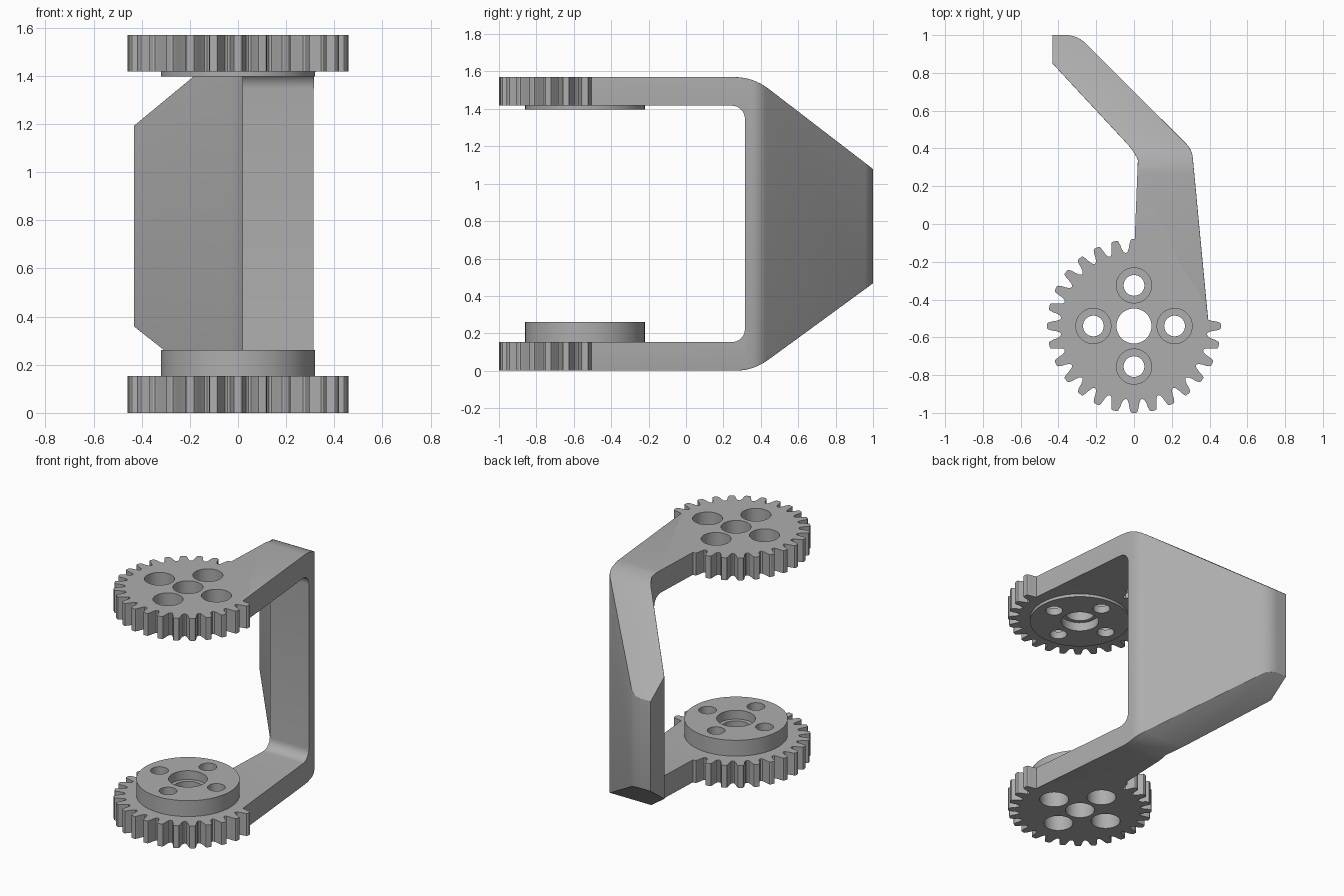
import bpy, bmesh, math
from mathutils import Vector, Matrix

if "Cube" in bpy.data.objects:
    bpy.data.objects.remove(bpy.data.objects["Cube"], do_unlink=True)

HUB_Y, TOP, THICK = -0.54, 1.57, 0.153
TEETH, ROOT = 28, 0.388

grey = bpy.data.materials.new("light grey plastic")
grey.use_nodes = True
grey.diffuse_color = (0.42, 0.42, 0.42, 1)
grey.node_tree.nodes["Principled BSDF"].inputs["Base Color"].default_value = (0.42, 0.42, 0.42, 1)


def prism(name, pts, offset):
    """Extrude a closed 3D outline by an offset vector."""
    bm = bmesh.new()
    face = bm.faces.new([bm.verts.new(p) for p in pts])
    side = bmesh.ops.extrude_face_region(bm, geom=[face])["geom"]
    verts = [g for g in side if isinstance(g, bmesh.types.BMVert)]
    bmesh.ops.translate(bm, verts=verts, vec=offset)
    bmesh.ops.recalc_face_normals(bm, faces=bm.faces)
    mesh = bpy.data.meshes.new(name)
    bm.to_mesh(mesh)
    bm.free()
    mesh.materials.append(grey)
    obj = bpy.data.objects.new(name, mesh)
    bpy.context.collection.objects.link(obj)
    return obj


def disc(name, x, y, r, z0, z1, n=48):
    ring = [(x + r * math.cos(math.tau * i / n), y + r * math.sin(math.tau * i / n), z0) for i in range(n)]
    return prism(name, ring, (0, 0, z1 - z0))


def combine(obj, other, operation):
    mod = obj.modifiers.new("combine", 'BOOLEAN')
    mod.operation, mod.solver, mod.object = operation, 'EXACT', other
    bpy.context.view_layer.objects.active = obj
    bpy.ops.object.modifier_apply(modifier=mod.name)
    bpy.data.objects.remove(other, do_unlink=True)


def smooth(obj, angle):
    bpy.ops.object.select_all(action='DESELECT')
    obj.select_set(True)
    bpy.context.view_layer.objects.active = obj
    bpy.ops.object.shade_smooth_by_angle(angle=math.radians(angle))


def rounded(corners, steps=8):
    """Outline from (u, v, radius) corners with circular fillets."""
    out = []
    for i, (u, v, r) in enumerate(corners):
        p = Vector((u, v))
        if not r:
            out.append(p)
            continue
        a = (Vector(corners[i - 1][:2]) - p).normalized()
        b = (Vector(corners[(i + 1) % len(corners)][:2]) - p).normalized()
        half = a.angle(b) / 2
        centre = p + (a + b).normalized() * r / math.sin(half)
        start = p + a * r / math.tan(half) - centre
        end = p + b * r / math.tan(half) - centre
        sweep = start.angle_signed(end)
        for k in range(steps + 1):
            out.append(centre + Matrix.Rotation(-sweep * k / steps, 2) @ start)
    return out


def gear(name, boss_height):
    """Gear lying on z = 0 with a boss on top, drilled for fasteners."""
    flank = [(-0.38, 0.394), (-0.29, 0.415), (-0.24, 0.438), (-0.17, 0.456), (-0.11, 0.46)]
    tooth = flank + [(-t, r) for t, r in reversed(flank)]
    step = math.tau / TEETH
    pts = []
    for i in range(TEETH):
        # the quarter where the arm joins has no teeth
        shape = [(-0.5, ROOT)] + ([] if 0 < i < TEETH // 4 else tooth)
        for t, r in shape:
            a = (i + t) * step
            pts.append((r * math.cos(a), HUB_Y + r * math.sin(a), 0))
    obj = prism(name, pts, (0, 0, THICK))
    top = THICK + boss_height
    combine(obj, disc("boss", 0, HUB_Y, 0.32, THICK - 0.05, top, 96), 'UNION')
    # centre bore and its wider recess on the boss side
    combine(obj, disc("bore", 0, HUB_Y, 0.093, -0.1, top + 0.1), 'DIFFERENCE')
    combine(obj, disc("recess", 0, HUB_Y, 0.12, top - 0.06, top + 0.1), 'DIFFERENCE')
    # four counterbored screw holes
    for k in range(4):
        x = 0.215 * math.cos(k * math.pi / 2)
        y = HUB_Y + 0.215 * math.sin(k * math.pi / 2)
        combine(obj, disc("screw_hole", x, y, 0.055, -0.1, top + 0.1), 'DIFFERENCE')
        combine(obj, disc("counterbore", x, y, 0.093, -0.1, THICK - 0.03), 'DIFFERENCE')
    return obj


# Gears: the upper one is turned over, boss facing down
lower_gear = gear("lower_gear", 0.108)
upper_gear = gear("upper_gear", 0.02)
upper_gear.data.transform(Matrix.Translation((0, 0, TOP)) @ Matrix.Scale(-1, 4, (0, 0, 1)))
upper_gear.data.flip_normals()
for g in (lower_gear, upper_gear):
    smooth(g, 20)

# Arm: plan outline, ending in an arc inside the gear
plan = rounded([(0, 0.385, 0.3), (-0.432, 0.85, 0), (-0.432, 1, 0), (-0.3, 1, 0.15),
                (0.307, 0.395, 0.12), (0.393, -0.51, 0)])
plan += [Vector((0.36 * math.cos(a), HUB_Y + 0.36 * math.sin(a)))
         for a in (math.radians(5 + 85 * k / 16) for k in range(17))]
arm = prism("bracket_arm", [(p.x, p.y, -0.1) for p in plan], (0, 0, TOP + 0.2))

# Arm: side outline, a C shape with a tapered back
low = THICK
side = rounded([(-0.8, 0, 0), (0.36, 0, 0.3), (1.05, 0.504, 0), (1.05, TOP - 0.53, 0),
                (0.36, TOP, 0.3), (-0.8, TOP, 0), (-0.8, TOP - low, 0),
                (0.315, TOP - low, 0.07), (0.315, low, 0.07), (-0.8, low, 0)])
combine(arm, prism("side_profile", [(-1, p.x, p.y) for p in side], (2, 0, 0)), 'INTERSECT')

# Soften the outer rims of the arm and back plate
bm = bmesh.new()
bm.from_mesh(arm.data)
bmesh.ops.remove_doubles(bm, verts=bm.verts, dist=0.0005)
rims = []
for e in bm.edges:
    if len(e.link_faces) != 2:
        continue
    wall, cap = sorted(e.link_faces, key=lambda f: abs(f.normal.z))
    mid = (e.verts[0].co + e.verts[1].co) / 2
    outer = cap.normal.z * (mid.z - TOP / 2) > 0.1
    is_wall = abs(wall.normal.z) < 0.01 and abs(cap.normal.x) < 0.01
    tip = wall.normal.x < -0.95 and mid.x < -0.42
    joint = (mid - Vector((0, HUB_Y, mid.z))).length < 0.37
    inner_side = mid.x < 0.02 and mid.y < 0.3
    if outer and is_wall and not (tip or joint or inner_side):
        rims.append(e)
bmesh.ops.bevel(bm, geom=rims, offset=0.03, offset_type='OFFSET', segments=4,
                profile=0.5, affect='EDGES', clamp_overlap=True)
bm.to_mesh(arm.data)
bm.free()
smooth(arm, 25)
